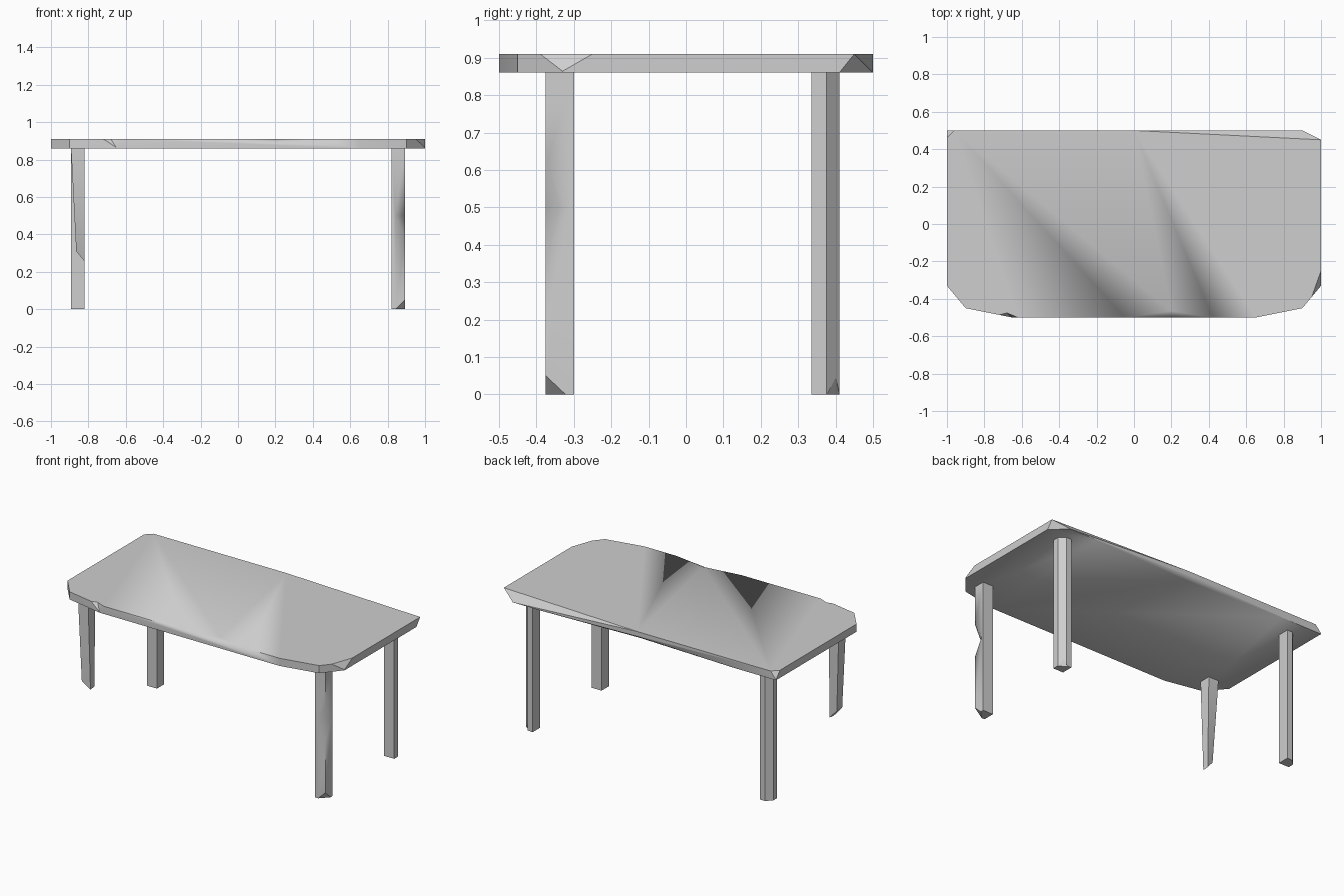
import bpy
import bmesh
from math import radians
from mathutils import Vector

if "Cube" in bpy.data.objects:
    bpy.data.objects.remove(bpy.data.objects["Cube"], do_unlink=True)

grey = bpy.data.materials.new("worn grey")
grey.use_nodes = True
grey.diffuse_color = (0.62, 0.62, 0.62, 1)
grey.node_tree.nodes["Principled BSDF"].inputs["Base Color"].default_value = grey.diffuse_color

TOP, UNDER = 0.91, 0.86


def hull(name, points):
    """Closed convex solid with its coplanar faces merged."""
    bm = bmesh.new()
    for p in points:
        bm.verts.new(p)
    out = bmesh.ops.convex_hull(bm, input=bm.verts)
    loose = [v for v in bm.verts if not v.link_faces]
    bmesh.ops.delete(bm, geom=loose, context="VERTS")
    bmesh.ops.dissolve_limit(bm, angle_limit=radians(0.5), verts=bm.verts, edges=bm.edges)
    bmesh.ops.recalc_face_normals(bm, faces=bm.faces)
    mesh = bpy.data.meshes.new(name)
    bm.to_mesh(mesh)
    bm.free()
    mesh.materials.append(grey)
    obj = bpy.data.objects.new(name, mesh)
    bpy.context.collection.objects.link(obj)
    return obj


def activate(obj):
    bpy.ops.object.select_all(action="DESELECT")
    obj.select_set(True)
    bpy.context.view_layer.objects.active = obj


def chip(obj, corner, *points):
    """Break material off around a corner or edge point."""
    corner = Vector(corner)
    points = [Vector(p) for p in points]
    centre = sum(points, Vector()) / len(points)
    cutter = hull("chip_cutter", points + [corner + 5 * (corner - centre)])
    cutter.hide_render = True
    activate(obj)
    mod = obj.modifiers.new("chip", "BOOLEAN")
    mod.operation, mod.solver, mod.object = "DIFFERENCE", "EXACT", cutter
    bpy.ops.object.modifier_apply(modifier=mod.name)
    bpy.data.objects.remove(cutter, do_unlink=True)


def split_faces(obj, z, pairs):
    """Crease a flat face between pairs of its corners."""
    bm = bmesh.new()
    bm.from_mesh(obj.data)
    bmesh.ops.remove_doubles(bm, verts=bm.verts, dist=0.0005)

    def nearest(p):
        return min(bm.verts, key=lambda v: (v.co - Vector((*p, z))).length)

    for p, q in pairs:
        a, b = nearest(p), nearest(q)
        shared = [f for f in a.link_faces if f in b.link_faces and abs(f.normal.z) > 0.9]
        joined = any(e.other_vert(a) == b for e in a.link_edges)
        if shared and a != b and not joined:
            bmesh.ops.connect_vert_pair(bm, verts=[a, b])
    bm.to_mesh(obj.data)
    bm.free()


def smooth(obj, angle=35, soft=()):
    """Smooth shading, with edges between soft points kept unbroken."""
    activate(obj)
    bpy.ops.object.shade_smooth_by_angle(angle=radians(angle))
    mesh = obj.data
    for e in mesh.edges:
        ends = [mesh.vertices[i].co for i in e.vertices]
        for group in soft:
            if all(any((c - Vector(p)).length < 0.004 for p in group) for c in ends):
                e.use_edge_sharp = False


# Tabletop: rounded front, one bevelled back corner
front = [(-1, -0.33), (-0.9, -0.45), (-0.65, -0.5), (0.65, -0.5), (0.9, -0.45), (1, -0.33)]
upper = front + [(1, 0.45), (0, 0.5), (-1, 0.5)]
lower = front + [(1, 0.41), (0.9, 0.5), (-1, 0.5)]
tabletop = hull("tabletop", [(*p, TOP) for p in upper] + [(*p, UNDER) for p in lower])

# Chips and dents along the tabletop rim
front_dent = [(-0.05, -0.5, TOP), (0.42, -0.5, TOP), (0.2, -0.465, TOP), (0.2, -0.5, 0.89)]
back_dent = [(-0.7, 0.5, UNDER), (0.7, 0.5, UNDER), (0, 0.475, UNDER), (0, 0.5, 0.878)]
chip(tabletop, (0.2, -0.5, TOP), *front_dent)
chip(tabletop, (0, 0.5, UNDER), *back_dent)
chip(tabletop, (1, -0.33, TOP), (1, -0.25, TOP), (0.95, -0.39, TOP), (1, -0.33, 0.864))
chip(tabletop, (-1, 0.5, TOP), (-1, 0.46, TOP), (-0.96, 0.5, TOP), (-1, 0.5, 0.864))
chip(tabletop, (-0.65, -0.5, TOP), (-0.72, -0.486, TOP), (-0.62, -0.5, TOP),
     (-0.68, -0.475, TOP), (-0.65, -0.5, 0.864))

# Creases fanning out from the dents
back_left, back_mid = (-0.96, 0.5), (0, 0.5)
split_faces(tabletop, TOP, [
    (back_left, (-0.62, -0.5)), (back_left, (-0.05, -0.5)), (back_left, (0.2, -0.465)),
    (back_mid, (0.2, -0.465)), (back_mid, (0.42, -0.5)), (back_mid, (0.65, -0.5))])
split_faces(tabletop, UNDER, [((0.7, 0.5), (0.65, -0.5)), ((-0.7, 0.5), (-0.65, -0.5)),
                              ((0, 0.475), (0.65, -0.5))])
smooth(tabletop, soft=(front_dent, back_dent))


def leg(name, section):
    return hull(name, [(x, y, z) for x, y in section for z in (0, UNDER)])


# Legs: inner and outer x, front and rear y ranges
IN, OUT = 0.82, 0.893
F0, F1, R0, R1 = -0.375, -0.3, 0.335, 0.41

# Rear legs have a bevelled outer edge
for side, name in ((1, "rear_left_leg"), (-1, "rear_right_leg")):
    section = [(IN, R0), (OUT, R0), (OUT, 0.375), (0.858, R1), (IN, R1)]
    rear = leg(name, [(side * x, y) for x, y in section])
    if side > 0:
        chip(rear, (0.868, 0.4, 0), (OUT, 0.372, 0), (0.835, R1, 0), (0.868, 0.4, 0.045))
    smooth(rear)

# Front left leg: notched at mid height and chipped at the foot
front_leg = leg("front_left_leg", [(x, y) for x in (IN, OUT) for y in (F0, F1)])
notch = [(OUT, F0, 0.61), (OUT, F0, 0.39), (0.84, F0, 0.5), (OUT, -0.312, 0.5)]
chip(front_leg, (OUT, F0, 0.5), *notch)
chip(front_leg, (OUT, F0, 0), (OUT, F0, 0.05), (0.842, F0, 0), (OUT, -0.322, 0))
smooth(front_leg, soft=(notch,))

# Front right leg: snapped off and tapering to a slanted break
square = [(-x, y, UNDER) for x in (IN, OUT) for y in (F0, F1)]
broken = hull("broken_front_right_leg", square + [
    (-IN, -0.35, 0.255), (-IN, -0.31, 0.26), (-0.865, F0, 0.31), (-0.865, -0.32, 0.31)])
smooth(broken, angle=50)
